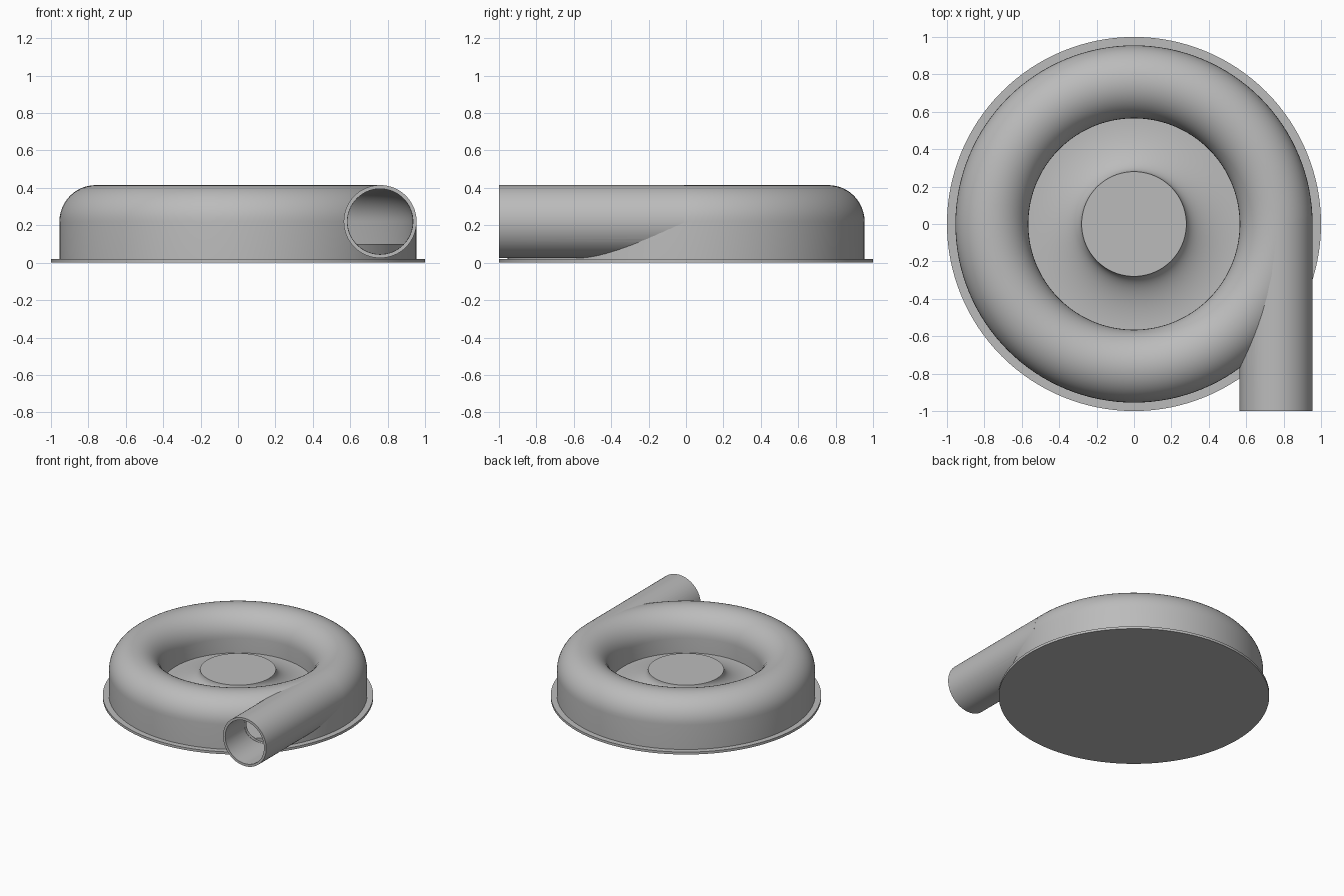
import bpy, bmesh, math
from mathutils import Matrix

if "Cube" in bpy.data.objects:
    bpy.data.objects.remove(bpy.data.objects["Cube"], do_unlink=True)

SEG = 128
RING, TUBE, AXIS_Z = 0.76, 0.195, 0.22   # scroll radius, tube radius, tube height
BORE = 0.175
FLOOR = 0.10

metal = bpy.data.materials.new("plain_grey")
metal.use_nodes = True
grey = (0.5, 0.5, 0.5, 1)
metal.diffuse_color = grey
metal.node_tree.nodes["Principled BSDF"].inputs["Base Color"].default_value = grey


def lathe(name, profile, closed=False):
    """Revolve (radius, height) points about z."""
    bm = bmesh.new()
    verts = [bm.verts.new((r, 0, z)) for r, z in profile]
    edges = [bm.edges.new(p) for p in zip(verts, verts[1:])]
    if closed:
        edges.append(bm.edges.new((verts[-1], verts[0])))
    bmesh.ops.spin(bm, geom=verts + edges, cent=(0, 0, 0), axis=(0, 0, 1),
                   angle=math.tau, steps=SEG, use_duplicate=False)
    return finish(name, bm)


def finish(name, bm):
    bmesh.ops.remove_doubles(bm, verts=bm.verts, dist=1e-5)
    bmesh.ops.recalc_face_normals(bm, faces=bm.faces)
    mesh = bpy.data.meshes.new(name)
    bm.to_mesh(mesh)
    bm.free()
    mesh.materials.append(metal)
    obj = bpy.data.objects.new(name, mesh)
    bpy.context.collection.objects.link(obj)
    return obj


def arch(radius, n=24):
    """Half circle over the scroll, from the outer side to the inner side."""
    return [(RING + radius * math.cos(math.pi * i / n),
             AXIS_Z + radius * math.sin(math.pi * i / n)) for i in range(n + 1)]


def tube(name, radii, y0, y1):
    """Straight tube along y; one radius gives a solid rod, two a hollow pipe."""
    bm = bmesh.new()
    prof = [(radii[0], y0), (radii[0], y1)]
    prof += [(radii[1], y1), (radii[1], y0)] if len(radii) > 1 else [(0, y1)]
    if len(radii) == 1:
        prof.insert(0, (0, y0))
    verts = [bm.verts.new((r, y, 0)) for r, y in prof]
    edges = [bm.edges.new(p) for p in zip(verts, verts[1:])]
    if len(radii) > 1:
        edges.append(bm.edges.new((verts[-1], verts[0])))
    bmesh.ops.spin(bm, geom=verts + edges, cent=(0, 0, 0), axis=(0, 1, 0),
                   angle=math.tau, steps=64, use_duplicate=False)
    bmesh.ops.transform(bm, matrix=Matrix.Translation((RING, 0, AXIS_Z)), verts=bm.verts)
    return finish(name, bm)


def cut(obj, cutter):
    mod = obj.modifiers.new("cut", 'BOOLEAN')
    mod.operation, mod.solver, mod.object = 'DIFFERENCE', 'EXACT', cutter
    select(obj)
    bpy.ops.object.modifier_apply(modifier=mod.name)


def select(obj):
    bpy.ops.object.select_all(action='DESELECT')
    obj.select_set(True)
    bpy.context.view_layer.objects.active = obj


# Thin mounting flange
flange = lathe("base_flange", [(0, 0), (1, 0), (1, 0.02), (0, 0.02)])

# Hollow scroll casing
casing = lathe("scroll_casing",
               [(RING + TUBE, 0.02)] + arch(TUBE) + [(RING - TUBE, FLOOR), (RING - BORE, FLOOR)]
               + arch(BORE)[::-1] + [(RING + BORE, 0.02)], closed=True)

# Back plate flaring up into the hub
flare = [(0.565 - 0.285 * math.cos(t), 0.23 - 0.13 * math.sin(t))
         for t in (math.pi / 2 * i / 16 for i in range(17))]
hub = lathe("hub_plate", [(0, 0.23)] + flare + [(0.94, FLOOR), (0.94, 0.015), (0, 0.015)])

# Outlet pipe opening into the scroll
outlet = tube("outlet_pipe", (TUBE, BORE), -1, -0.01)
bore = tube("bore_cutter", (BORE - 0.001,), -1.1, -0.05)
void = lathe("scroll_void_cutter", arch(BORE - 0.001) + [(RING - BORE, FLOOR), (RING + BORE, FLOOR)],
             closed=True)
cut(casing, bore)
cut(outlet, void)
for helper in (bore, void):
    bpy.data.objects.remove(helper, do_unlink=True)

for part in (flange, casing, hub, outlet):
    select(part)
    bpy.ops.object.shade_smooth_by_angle(angle=math.radians(35))
